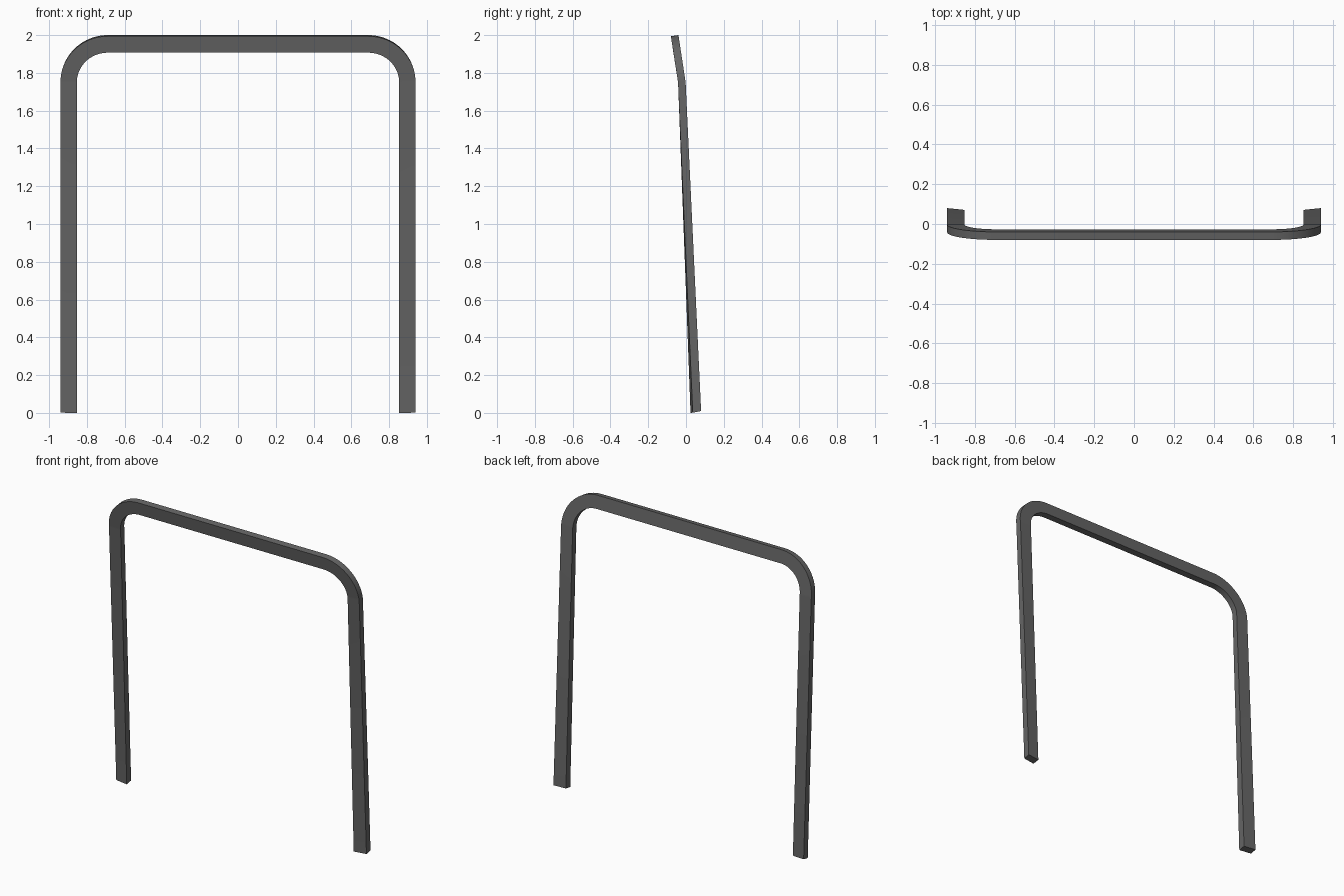
import bpy, bmesh, math

if "Cube" in bpy.data.objects:
    bpy.data.objects.remove(bpy.data.objects["Cube"])

CX, CZ = 0.69, 1.75          # centre of the corner bend
R_OUT, R_IN = 0.25, 0.163    # outer and inner bend radius
STEPS = 20


def bend_ring(a):
    """Rectangular section in the bend, leaning forward with height."""
    pts = []
    for r, y0 in ((R_OUT, -0.042), (R_OUT, -0.002), (R_IN, -0.002), (R_IN, -0.042)):
        h = r * math.sin(a)
        back = 0 if y0 < -0.03 else 1
        z = CZ + h - (0 if back else 0.006 * math.sin(a))
        pts.append((CX + r * math.cos(a), y0 - 0.152 * h, z))
    return pts


# Right half: slightly twisted foot section, then the corner arc
foot = [(0.94, 0.036, 0.001), (0.94, 0.08, 0.01),
        (0.853, 0.071, 0.008), (0.853, 0.024, 0.0)]
half = [foot] + [bend_ring(i / STEPS * math.pi / 2) for i in range(STEPS + 1)]

# Mirror to the left side, bridging across the top bar
rings = half + [[(-x, y, z) for x, y, z in ring] for ring in reversed(half)]

bm = bmesh.new()
loops = [[bm.verts.new(p) for p in ring] for ring in rings]
for a, b in zip(loops, loops[1:]):
    for i in range(4):
        j = (i + 1) % 4
        bm.faces.new((a[i], a[j], b[j], b[i]))
bm.faces.new(loops[0])
bm.faces.new(loops[-1])
bmesh.ops.recalc_face_normals(bm, faces=bm.faces)

mesh = bpy.data.meshes.new("bent_bar_frame")
bm.to_mesh(mesh)
bm.free()
frame = bpy.data.objects.new("bent_bar_frame", mesh)
bpy.context.collection.objects.link(frame)

# Dark grey finish
mat = bpy.data.materials.new("dark_grey")
mat.diffuse_color = (0.13, 0.13, 0.13, 1)
mat.use_nodes = True
mat.node_tree.nodes["Principled BSDF"].inputs["Base Color"].default_value = mat.diffuse_color
mesh.materials.append(mat)

# Smooth corner arcs with crisp section edges
bpy.context.view_layer.objects.active = frame
frame.select_set(True)
bpy.ops.object.shade_smooth_by_angle(angle=math.radians(30))
